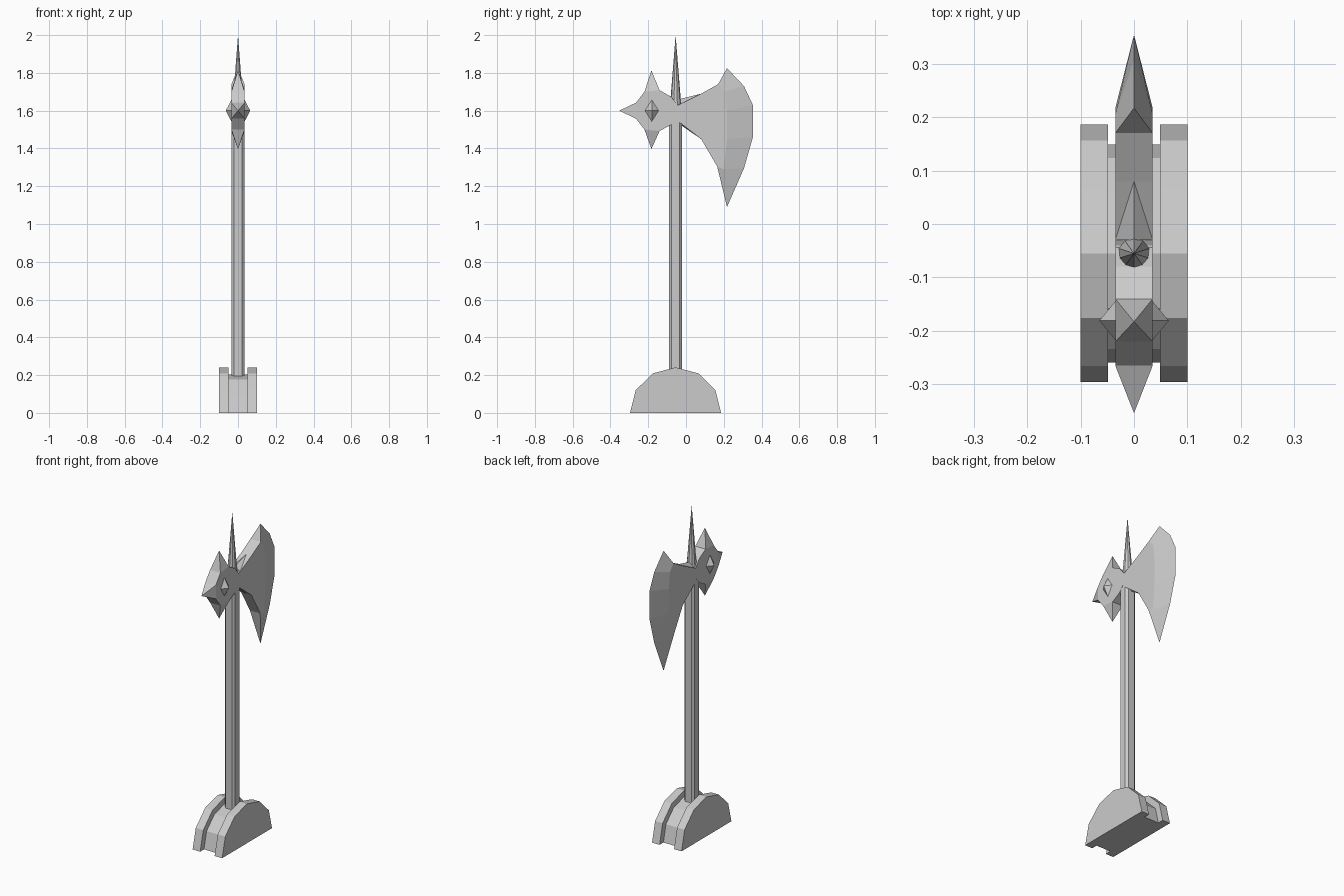
import bpy, bmesh

if "Cube" in bpy.data.objects:
    bpy.data.objects.remove(bpy.data.objects["Cube"])

W = 0.035      # half thickness of the head
YC = -0.055    # shaft axis


def finish(name, bm):
    bmesh.ops.recalc_face_normals(bm, faces=bm.faces)
    me = bpy.data.meshes.new(name)
    bm.to_mesh(me)
    bm.free()
    ob = bpy.data.objects.new(name, me)
    bpy.context.collection.objects.link(ob)
    return ob


def prism(bm, prof, x0, x1):
    """Extrude a (y, z) profile along x."""
    a = [bm.verts.new((x0, y, z)) for y, z in prof]
    b = [bm.verts.new((x1, y, z)) for y, z in prof]
    n = len(prof)
    bm.faces.new(a)
    bm.faces.new(b[::-1])
    for i in range(n):
        j = (i + 1) % n
        bm.faces.new((a[i], a[j], b[j], b[i]))


def pyramid(bm, base, tip):
    b = [bm.verts.new(p) for p in base]
    t = bm.verts.new(tip)
    bm.faces.new(b)
    for i in range(len(b)):
        bm.faces.new((b[i], b[(i + 1) % len(b)], t))


# Base: two half discs with a smaller one between them
disc = [(-1, 0), (-.875, .5), (-.5, .868), (0, 1), (.5, .868), (.875, .5), (1, 0)]
for name, r, x0, x1 in (("base_left", .241, -.1, -.049),
                        ("base_core", .204, -.05, .05),
                        ("base_right", .241, .049, .1)):
    bm = bmesh.new()
    prism(bm, [(YC + r * u, r * v) for u, v in disc], x0, x1)
    finish(name, bm)

# Shaft: chamfered square
a, b = .034, .021
ring = [(a, -b), (a, b), (b, a), (-b, a), (-a, b), (-a, -b), (-b, -a), (b, -a)]
bm = bmesh.new()
f = bm.faces.new([bm.verts.new((x, YC + y, .18)) for x, y in ring])
ext = bmesh.ops.extrude_face_region(bm, geom=[f])
bmesh.ops.translate(bm, vec=(0, 0, 1.45),
                    verts=[v for v in ext["geom"] if isinstance(v, bmesh.types.BMVert)])
finish("shaft", bm)

# Top spike
bpy.ops.mesh.primitive_cone_add(vertices=10, radius1=.032, radius2=0, depth=.4,
                                location=(0, YC, 1.8))
bpy.context.object.name = "top_spike"

# Axe blade: thick body with a bevel down to the cutting edge
crease = [(.17, 1.74), (.205, 1.70), (.217, 1.6), (.217, 1.45), (.2, 1.29), (.165, 1.305)]
edge = [(.217, 1.825), (.307, 1.73), (.354, 1.63), (.354, 1.46), (.307, 1.295), (.217, 1.09)]
back = [(.08, 1.45), (-.05, 1.55), (-.05, 1.625), (.08, 1.69)]
bm = bmesh.new()
E = [bm.verts.new((0, y, z)) for y, z in edge]
sides = []
for s in (-W, W):
    S = [bm.verts.new((s, y, z)) for y, z in crease + back]
    sides.append(S)
    bm.faces.new(S)
    for i in range(5):
        bm.faces.new((S[i], S[i + 1], E[i + 1], E[i]))
L, R = sides
for i in range(5, 10):
    j = (i + 1) % 10
    bm.faces.new((L[i], L[j], R[j], R[i]))
bm.faces.new((L[0], R[0], E[0]))
bm.faces.new((L[5], R[5], E[5]))
finish("axe_blade", bm)

# Ridged fins above and below the blade neck
for name, zr, zb, zt in (("neck_fin_top", 1.662, 1.635, 1.69),
                         ("neck_fin_bottom", 1.525, 1.555, 1.45)):
    bm = bmesh.new()
    pyramid(bm, [(-W, -.03, zb), (0, -.03, zr), (W, -.03, zb)], (0, .08, zt))
    finish(name, bm)

# Spiked hammer: body plus five pyramid points
half = [(-.265, .042), (-.22, .1), (-.14, .108), (-.08, .075), (-.04, .025)]
bm = bmesh.new()
prism(bm, [(y, 1.6 + z) for y, z in half] + [(y, 1.6 - z) for y, z in half[::-1]], -W, W)
finish("hammer_body", bm)
bm = bmesh.new()
pyramid(bm, [(-W, -.265, 1.642), (W, -.265, 1.642), (W, -.265, 1.558), (-W, -.265, 1.558)],
        (0, -.354, 1.6))
for s in (1, -1):
    pyramid(bm, [(-W, -.22, 1.6 + s * .1), (W, -.22, 1.6 + s * .1),
                 (W, -.14, 1.6 + s * .108), (-W, -.14, 1.6 + s * .108)],
            (0, -.183, 1.605 + s * .208))
    pyramid(bm, [(s * W, -.217, 1.6), (s * W, -.181, 1.657),
                 (s * W, -.145, 1.6), (s * W, -.181, 1.543)], (s * .065, -.181, 1.6))
finish("hammer_points", bm)
